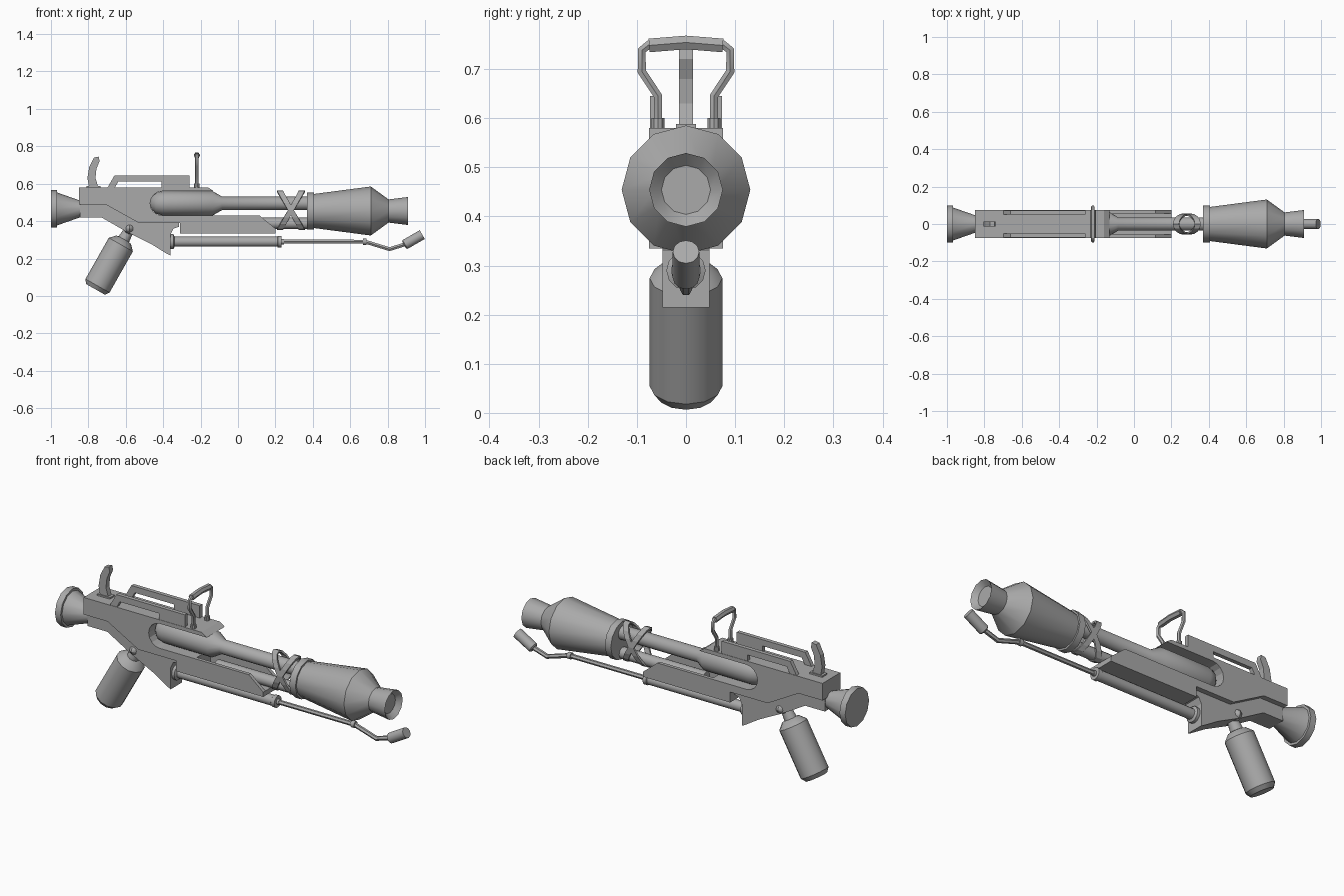
import bpy
import bmesh
from math import cos, sin, pi, radians
from mathutils import Vector

cube = bpy.data.objects.get("Cube")
if cube:
    bpy.data.objects.remove(cube, do_unlink=True)

metal = bpy.data.materials.new("grey metal")
metal.use_nodes = True
GREY = (0.4, 0.4, 0.4, 1)
metal.diffuse_color = GREY
metal.node_tree.nodes["Principled BSDF"].inputs["Base Color"].default_value = GREY


def finish(name, bm, smooth=True):
    bmesh.ops.recalc_face_normals(bm, faces=bm.faces)
    mesh = bpy.data.meshes.new(name)
    bm.to_mesh(mesh)
    bm.free()
    mesh.materials.append(metal)
    ob = bpy.data.objects.new(name, mesh)
    bpy.context.collection.objects.link(ob)
    if smooth:
        bpy.ops.object.select_all(action='DESELECT')
        ob.select_set(True)
        bpy.context.view_layer.objects.active = ob
        bpy.ops.object.shade_smooth_by_angle(angle=radians(35))
    return ob


def lathe(name, origin, axis, profile, sides=12):
    """Revolve (distance, radius) pairs about an axis lying in the xz plane."""
    bm = bmesh.new()
    origin, axis = Vector(origin), Vector(axis).normalized()
    up = axis.cross(Vector((0, 1, 0)))
    side = Vector((0, 1, 0))
    rings = []
    for d, r in profile:
        rings.append([bm.verts.new(origin + axis * d + r * (
            up * cos(2 * pi * i / sides) + side * sin(2 * pi * i / sides)))
            for i in range(sides)])
    for a, b in zip(rings, rings[1:]):
        for i in range(sides):
            j = (i + 1) % sides
            bm.faces.new((a[i], a[j], b[j], b[i]))
    bm.faces.new(rings[0])
    bm.faces.new(rings[-1])
    return finish(name, bm)


def prism(name, outline, y0, y1):
    """Extrude an xz outline from y0 to y1."""
    bm = bmesh.new()
    face = bm.faces.new([bm.verts.new((x, y0, z)) for x, z in outline])
    out = bmesh.ops.extrude_face_region(bm, geom=[face])
    bmesh.ops.translate(bm, vec=(0, y1 - y0, 0),
                        verts=[v for v in out["geom"] if isinstance(v, bmesh.types.BMVert)])
    return finish(name, bm, False)


def pipe(name, points, radius):
    curve = bpy.data.curves.new(name, 'CURVE')
    curve.dimensions = '3D'
    curve.bevel_depth = radius
    curve.bevel_resolution = 1
    curve.use_fill_caps = True
    spline = curve.splines.new('POLY')
    spline.points.add(len(points) - 1)
    for p, co in zip(spline.points, points):
        p.co = (*co, 1)
    curve.materials.append(metal)
    ob = bpy.data.objects.new(name, curve)
    bpy.context.collection.objects.link(ob)
    bpy.ops.object.select_all(action='DESELECT')
    ob.select_set(True)
    bpy.context.view_layer.objects.active = ob
    bpy.ops.object.convert(target='MESH')
    bpy.ops.object.shade_smooth_by_angle(angle=radians(50))


X = (1, 0, 0)

# Receiver: wide shell with a round-ended slot, open at the front
slot_end = [(-.405 - .065 * sin(a), .495 + .065 * cos(a))
            for a in [pi * i / 8 for i in range(9)]]
shell = prism("receiver_shell",
              [(-.85, .58), (-.16, .58), (-.13, .56)] + slot_end +
              [(.115, .43), (.2, .36), (.2, .335), (-.31, .335), (-.31, .39),
               (-.53, .39), (-.71, .49), (-.85, .49)], -.075, .075)
channel = prism("channel_cutter", [(-.2, .36), (.3, .36), (.3, .5), (-.2, .5)], -.057, .057)
channel.hide_render = True
channel.hide_viewport = True
cut = shell.modifiers.new("channel", 'BOOLEAN')
cut.operation = 'DIFFERENCE'
cut.solver = 'EXACT'
cut.object = channel

# Narrower lower frame
prism("lower_frame", [(-.845, .51), (-.845, .42), (-.73, .42), (-.6, .345), (-.46, .275),
                      (-.38, .225), (-.36, .215), (-.36, .33), (-.345, .36), (-.315, .37),
                      (-.315, .4), (-.52, .4), (-.7, .51)], -.048, .048)

# Top rails, rear hook and its base
for side, label in ((-1, "right"), (1, "left")):
    prism(label + "_top_rail", [(-.70, .575), (-.66, .645), (-.26, .645), (-.26, .575),
                                (-.41, .575), (-.41, .612), (-.64, .612), (-.66, .575)],
          side * .052, side * .073)
prism("rear_hook", [(-.795, .575), (-.805, .63), (-.795, .69), (-.77, .74), (-.745, .745),
                    (-.74, .72), (-.757, .68), (-.762, .63), (-.745, .575)], -.014, .014)
prism("hook_base", [(-.81, .575), (-.81, .588), (-.735, .588), (-.735, .575)], -.02, .02)

# Rear exhaust bell
lathe("exhaust_bell", (-1, 0, .465), X,
      [(0, .1), (.033, .1), (.033, .088), (.155, .045), (.17, .045)])

# Launch tube inside the slot, and the lower tube
lathe("launch_tube", (-.47, 0, .495), X,
      [(0, .012), (.01, .035), (.03, .055), (.065, .065), (.335, .065), (.385, .036),
       (.86, .036)], 16)
lathe("lower_tube", (-.12, 0, .388), X, [(0, .03), (.5, .03)])

# Warhead with a recessed nose
lathe("warhead", (.37, 0, .454), X,
      [(0, .1), (.035, .1), (.035, .091), (.34, .131), (.435, .062), (.54, .075),
       (.515, .05)])

# Crossed binding bands
for lean, label in ((-1, "rear"), (1, "front")):
    bm = bmesh.new()
    n = 16
    pairs = []
    for i in range(n):
        t = 2 * pi * i / n
        c = Vector((.283 + lean * .058 * cos(t), .052 * sin(t), .458 + .1 * cos(t)))
        pairs.append([bm.verts.new(c + Vector((w, 0, 0))) for w in (-.016, .016)])
    for i in range(n):
        a, b = pairs[i], pairs[(i + 1) % n]
        bm.faces.new((a[0], a[1], b[1], b[0]))
    band = finish(label + "_leaning_band", bm, False)
    thick = band.modifiers.new("thickness", 'SOLIDIFY')
    thick.thickness = .01
    thick.offset = 0

# Under-barrel strut with bent tip
lathe("strut_sleeve", (-.365, 0, .29), X,
      [(0, .04), (.02, .04), (.026, .027), (.575, .027), (.578, .031), (.598, .031),
       (.598, .014), (.61, .014)])
pipe("strut_rod", [(.22, 0, .29), (.68, 0, .29), (.81, 0, .25), (.9, 0, .278)], .012)
lathe("rod_collar", (.668, 0, .29), X, [(0, .017), (.02, .017)])
lathe("rod_tip", (.888, 0, .272), (.094, 0, .054), [(0, .02), (.006, .027), (.112, .027)])

# Carrying handle
pipe("handle_frame", [(-.22, y, z) for y, z in
                      [(-.057, .58), (-.057, .645), (-.09, .695), (-.09, .738), (-.075, .75),
                       (.075, .75), (.09, .738), (.09, .695), (.057, .645), (.057, .58)]], .01)
pipe("handle_bar", [(-.22, -.075, .748), (-.22, 0, .754), (-.22, .075, .748)], .016)
for side, label in ((-1, "right"), (1, "left")):
    lathe(label + "_handle_foot", (-.22, side * .057, .57), (0, 0, 1), [(0, .014), (.03, .014)], 10)

# Pistol grip with pivot ball
lathe("grip", (-.762, 0, .035), (.15, 0, .265),
      [(0, .058), (.022, .074), (.275, .074), (.305, .045), (.308, .032), (.375, .025)])
bm = bmesh.new()
bmesh.ops.create_uvsphere(bm, u_segments=12, v_segments=8, radius=.032)
bmesh.ops.scale(bm, vec=(1, 2, 1), verts=bm.verts)
bmesh.ops.translate(bm, vec=(-.58, 0, .36), verts=bm.verts)
finish("grip_pivot", bm)
